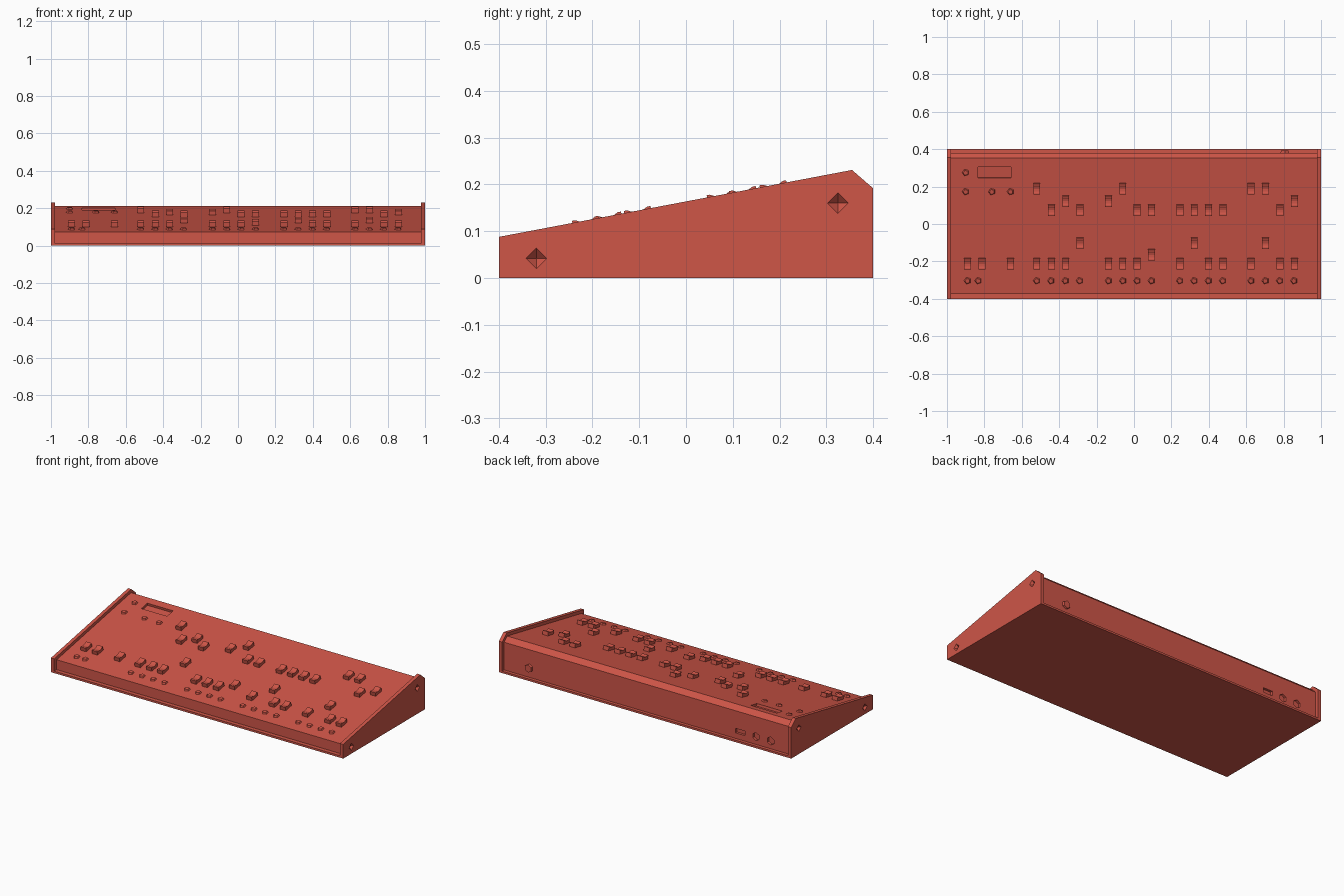
import bpy, bmesh, math
from mathutils import Matrix, Vector

if "Cube" in bpy.data.objects:
    bpy.data.objects.remove(bpy.data.objects["Cube"])

red = bpy.data.materials.new("coral_red")
red.diffuse_color = (0.62, 0.092, 0.064, 1)
red.use_nodes = True
red.node_tree.nodes["Principled BSDF"].inputs["Base Color"].default_value = red.diffuse_color

SLOPE = (0.231 - 0.088) / 0.755
TILT = math.atan(SLOPE)


def panel_z(y):
    return 0.073 + (y + 0.375) * SLOPE


def finish(name, bm):
    bmesh.ops.recalc_face_normals(bm, faces=bm.faces)
    me = bpy.data.meshes.new(name)
    bm.to_mesh(me)
    bm.free()
    me.materials.append(red)
    ob = bpy.data.objects.new(name, me)
    bpy.context.collection.objects.link(ob)
    return ob


def extrude_profile(bm, pts, x0, x1, matrix=Matrix()):
    """Extrude a (y, z) outline along x."""
    a = [bm.verts.new(matrix @ Vector((x0, y, z))) for y, z in pts]
    b = [bm.verts.new(matrix @ Vector((x1, y, z))) for y, z in pts]
    n = len(pts)
    bm.faces.new(a)
    bm.faces.new(b[::-1])
    for i in range(n):
        j = (i + 1) % n
        bm.faces.new((a[i], b[i], b[j], a[j]))


def prism(bm, matrix, sides, r0, r1, depth):
    bmesh.ops.create_cone(bm, cap_ends=True, segments=sides, radius1=r0,
                          radius2=r1, depth=depth, matrix=matrix)


def box(bm, matrix, size):
    bmesh.ops.create_cube(bm, size=1, matrix=matrix @ Matrix.Diagonal((*size, 1)))


def on_panel(x, y):
    return Matrix.Translation((x, y, panel_z(y))) @ Matrix.Rotation(TILT, 4, 'X')


def cut(target, name, bm):
    cutter = finish(name, bm)
    cutter.hide_render = True
    mod = target.modifiers.new(name, 'BOOLEAN')
    mod.object = cutter
    mod.operation = 'DIFFERENCE'
    mod.solver = 'EXACT'
    bpy.context.view_layer.objects.active = target
    bpy.ops.object.modifier_apply(modifier=name)
    bpy.data.objects.remove(cutter)


# Side panels with countersunk screw holes
for side, name in ((-1, "left_side_panel"), (1, "right_side_panel")):
    bm = bmesh.new()
    extrude_profile(bm, [(-0.4, 0), (0.4, 0), (0.4, 0.192), (0.355, 0.231), (-0.4, 0.088)],
                    side * 0.978, side * 1.0)
    panel = finish(name, bm)
    bm = bmesh.new()
    for y, z in ((-0.32, 0.042), (0.325, 0.16)):
        m = Matrix.Translation((side * 0.995, y, z)) @ Matrix.Rotation(side * math.pi / 2, 4, 'Y')
        prism(bm, m, 4, 0.0, 0.033, 0.03)
    cut(panel, name + "_holes", bm)

# Bottom plate
bm = bmesh.new()
extrude_profile(bm, [(-0.4, 0), (0.4, 0), (0.4, 0.012), (-0.4, 0.012)], -0.978, 0.978)
finish("bottom_plate", bm)

# Main sloped body
bm = bmesh.new()
extrude_profile(bm, [(-0.375, 0.012), (0.38, 0.012), (0.38, 0.183),
                     (0.352, panel_z(0.352)), (-0.375, panel_z(-0.375))], -0.978, 0.978)
body = finish("body", bm)

# Display window and rear sockets cut into the body
BACK = Matrix.Rotation(-math.pi / 2, 4, 'X')
bm = bmesh.new()
box(bm, on_panel(-0.746, 0.276), (0.176, 0.059, 0.03))
box(bm, Matrix.Translation((-0.637, 0.38, 0.06)), (0.065, 0.03, 0.028))
for x in (-0.745, -0.845):
    prism(bm, Matrix.Translation((x, 0.38, 0.06)) @ BACK, 6, 0.025, 0.025, 0.03)
cut(body, "body_cutouts", bm)

# Rear power jack
bm = bmesh.new()
prism(bm, Matrix.Translation((0.806, 0.383, 0.07)) @ BACK, 6, 0.026, 0.024, 0.018)
finish("power_jack", bm)

# Slider caps with dished tops, in rows from back to front
rows = {
    0.19: (-0.52, -0.06, 0.626, 0.703),
    0.125: (-0.365, -0.136, 0.857),
    0.077: (-0.44, -0.288, 0.016, 0.093, 0.245, 0.322, 0.398, 0.475, 0.78),
    -0.1: (-0.288, 0.322, 0.703),
    -0.163: (0.093,),
    -0.211: (-0.89, -0.812, -0.66, -0.52, -0.44, -0.365, -0.136, -0.06, 0.016,
             0.245, 0.398, 0.475, 0.626, 0.78, 0.857),
}
cap = [(-0.029, -0.003), (0.029, -0.003), (0.029, 0.024), (0.022, 0.024), (0.012, 0.019),
       (0, 0.017), (-0.012, 0.019), (-0.022, 0.024), (-0.029, 0.024)]
bm = bmesh.new()
for y, xs in rows.items():
    for x in xs:
        extrude_profile(bm, cap, -0.0185, 0.0185, on_panel(x, y))
finish("slider_caps", bm)

# Five-sided push buttons
spots = [(-0.9, 0.275), (-0.9, 0.173), (-0.76, 0.173), (-0.66, 0.173)]
spots += [(x, -0.303) for x in (-0.89, -0.833)]
spots += [(start + i * 0.0765, -0.303) for start in (-0.52, -0.136, 0.245, 0.626) for i in range(4)]
bm = bmesh.new()
for x, y in spots:
    m = on_panel(x, y) @ Matrix.Translation((0, 0, 0.003)) @ Matrix.Rotation(math.pi / 2, 4, 'Z')
    prism(bm, m, 5, 0.021, 0.014, 0.012)
finish("push_buttons", bm)
